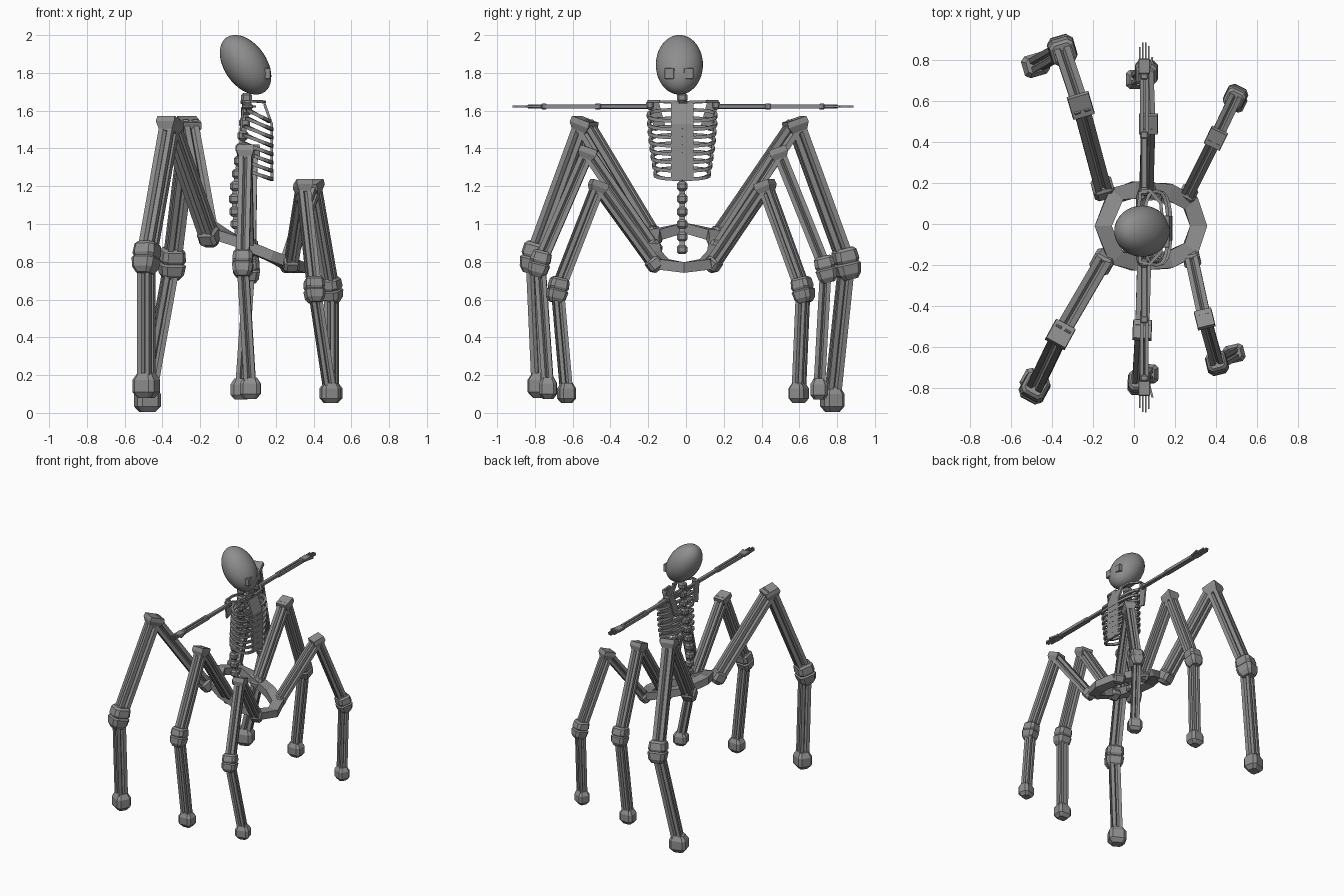
import bpy, bmesh, math
from mathutils import Vector, Matrix

if "Cube" in bpy.data.objects:
    bpy.data.objects.remove(bpy.data.objects["Cube"])

bone = bpy.data.materials.new("bone_grey")
bone.diffuse_color = (0.27, 0.27, 0.27, 1)
bone.use_nodes = True
bone.node_tree.nodes["Principled BSDF"].inputs["Base Color"].default_value = bone.diffuse_color

SQUARE = [(-1, -1), (1, -1), (1, 1), (-1, 1)]
# square with a V groove along each side
GROOVED = [(-1, -1), (-.3, -1), (0, -.55), (.3, -1), (1, -1), (1, -.3), (.55, 0), (1, .3),
           (1, 1), (.3, 1), (0, .55), (-.3, 1), (-1, 1), (-1, .3), (-.55, 0), (-1, -.3)]
CHAMFERED = [(-.65, -1), (.65, -1), (1, -.65), (1, .65), (.65, 1), (-.65, 1), (-1, .65), (-1, -.65)]


def finish(name, bm):
    bmesh.ops.recalc_face_normals(bm, faces=bm.faces)
    me = bpy.data.meshes.new(name)
    bm.to_mesh(me)
    bm.free()
    me.materials.append(bone)
    ob = bpy.data.objects.new(name, me)
    bpy.context.collection.objects.link(ob)
    return ob


def sweep(name, pts, w, h, up=(0, 0, 1), prof=SQUARE, scales=None, closed=False):
    """Sweep a profile (half sizes w across, h along up) along a path."""
    pts = [Vector(p) for p in pts]
    n = len(pts)
    bm = bmesh.new()
    rings = []
    for i, p in enumerate(pts):
        a = pts[i - 1] if (i or closed) else p
        b = pts[(i + 1) % n] if (i < n - 1 or closed) else p
        t = (b - a).normalized()
        side = Vector(up).cross(t).normalized()
        nor = t.cross(side)
        s = scales[i] if scales else 1
        rings.append([bm.verts.new(p + side * u * w * s + nor * v * h * s) for u, v in prof])
    m = len(prof)
    for i in range(n if closed else n - 1):
        r, q = rings[i], rings[(i + 1) % n]
        for j in range(m):
            bm.faces.new((r[j], r[(j + 1) % m], q[(j + 1) % m], q[j]))
    if not closed:
        bm.faces.new(rings[0])
        bm.faces.new(rings[-1])
    return finish(name, bm)


def block(name, loc, size, bevel=0.0):
    bm = bmesh.new()
    bmesh.ops.create_cube(bm, size=1)
    bmesh.ops.transform(bm, matrix=Matrix.Translation(loc) @ Matrix.Diagonal((*size, 1)), verts=bm.verts)
    if bevel:
        bmesh.ops.bevel(bm, geom=bm.edges[:], offset=bevel, segments=1, affect='EDGES')
    return finish(name, bm)


# legs: hip, knee, ankle, foot, size
LEGS = {
    "back_left": ((-.15, .17, .93), (-.26, .58, 1.53), (-.35, .85, .79), (-.48, .775, .07), 1.0),
    "back_right": ((-.15, -.18, .93), (-.36, -.54, 1.53), (-.485, -.80, .82), (-.485, -.77, .145), 1.0),
    "middle_left": ((.06, .16, .87), (.07, .49, 1.38), (.06, .74, .76), (.015, .705, .125), .85),
    "middle_right": ((.05, -.17, .87), (.04, -.52, 1.38), (.025, -.775, .79), (.065, -.73, .13), .85),
    "front_left": ((.26, .14, .785), (.40, .42, 1.2), (.495, .62, .65), (.495, .597, .105), .8),
    "front_right": ((.28, -.165, .785), (.345, -.465, 1.2), (.405, -.68, .65), (.488, -.632, .105), .8),
}
Z = Vector((0, 0, 1))
for name, (hip, knee, ankle, foot, k) in LEGS.items():
    hip, knee, ankle, foot = map(Vector, (hip, knee, ankle, foot))
    out = (ankle - hip) * Vector((1, 1, 0))
    out.normalize()
    perp = Z.cross(out)
    r = .040 * k
    sweep(name + "_thigh", [hip, knee], r, r, perp, GROOVED)
    sweep(name + "_calf", [knee, ankle], r, r, perp, GROOVED)
    sweep(name + "_shin", [ankle, foot], r * .9, r * .9, perp, GROOVED)
    # wedge shaped cap on the raised knee
    n = (Z - out * .35).normalized()
    sweep(name + "_knee_cap", [knee - n * .05 * k, knee - n * .005, knee + n * .026],
          .058 * k, .055 * k, perp, SQUARE, [.65, 1, .95])
    # stacked ankle joint
    d = (knee - ankle).normalized() * .6 + Z * .4
    sweep(name + "_ankle_joint",
          [ankle + d * o * k for o in (-.085, -.055, -.005, .005, .02, .07, .085)],
          .066 * k, .066 * k, perp, CHAMFERED, [.6, .9, 1, .86, .97, .9, .7])
    # rounded blocky foot
    sweep(name + "_foot", [foot + Z * o * k for o in (-.065, -.035, .03, .066)],
          .055 * k, .064 * k, perp, CHAMFERED, [.6, 1, 1, .65])
    # hip socket
    d = (knee - hip).normalized()
    sweep(name + "_hip_socket", [hip + d * o * k for o in (-.045, -.02, .035, .05)],
          .05 * k, .052 * k, perp, CHAMFERED, [.6, 1, 1, .75])

# sloping pelvis ring
half = [(-.09, .15), (0, .175), (.17, .165), (.275, .115)]
ring = [(-.15, 0)] + half + [(.315, 0)] + [(x, -y) for x, y in reversed(half)]
sweep("pelvis_ring", [(x, y - .01, .905 - .43 * x + (.01 if x < -.1 else 0)) for x, y in ring],
      .042, .028, closed=True)


# spine
def spine_x(z):
    if z < 1.15:
        return -.02 + .04 * ((1.15 - z) / .3) ** 2
    return -.02 + .065 * min(1, (z - 1.15) / .45)


CY = -.02
zs = [.865 + i * .067 for i in range(13)]
sweep("spinal_cord", [(spine_x(z), CY, z) for z in zs], .014, .014, (0, 1, 0))
for i, z in enumerate(zs):
    block(f"vertebra_{i}", (spine_x(z), CY, z), (.058, .056, .05), .012)

# rib cage
for i in range(8):
    z0 = 1.605 - i * .044
    width = .18 - .035 * (i / 7) ** 1.5
    back = spine_x(z0) + .005
    front = .165 if i == 0 else .18
    for s, side in ((1, "left"), (-1, "right")):
        pts = []
        for j in range(11):
            a = math.pi * (1 - j / 10)
            c, sn = math.cos(a), math.sin(a)
            c = math.copysign(abs(c) ** .75, c)
            pts.append(((back + front) / 2 + (front - back) / 2 * c,
                        CY + s * width * abs(sn) ** .75, z0 - .03 * (1 + c)))
        sweep(f"rib_{side}_{i}", pts, .008, .009)

# breastbone plate
sweep("breastbone", [(.14, CY, 1.635), (.178, CY, 1.53), (.18, CY, 1.235)], .06, .007, (1, 0, 0))

# shoulders, arms and hands
for s, side in ((1, "left"), (-1, "right")):
    def at(y, x=.05, z=1.622):
        return (x, -.016 + s * y, z)
    sweep(side + "_collar_loop", [at(.02, .14, 1.645), at(.12, .13, 1.648), at(.18, .075, 1.65),
                                  at(.17, .03, 1.65), at(.08, .02, 1.645), at(.01, .035, 1.64)], .008, .007)
    sweep(side + "_shoulder_blade", [at(.16, .03, 1.65), at(.12, .015, 1.50)], .03, .006, (1, 0, 0))
    block(side + "_shoulder", at(.175, .05, 1.63), (.045, .04, .045), .01)
    sweep(side + "_upper_arm", [at(.17), at(.45)], .016, .012, prof=CHAMFERED)
    block(side + "_elbow", at(.45), (.042, .04, .032), .008)
    for dx in (-.012, .012):
        sweep(side + "_forearm", [at(.45, .05 + dx), at(.73, .05 + dx)], .008, .011)
    block(side + "_wrist", at(.735), (.042, .035, .032), .008)
    block(side + "_palm", at(.785), (.058, .075, .02), .004)
    for i, tip in enumerate((.88, .9, .902, .885)):
        x = .028 + i * .0147
        sweep(f"{side}_finger_{i}", [at(.81, x), at(tip, x)], .004, .006)
    sweep(side + "_thumb", [at(.77, .075), at(.83, .09)], .005, .006)

# egg shaped skull, tilted back
bm = bmesh.new()
bmesh.ops.create_uvsphere(bm, u_segments=32, v_segments=20, radius=1)
tilt = Matrix.Translation((.04, -.035, 1.843)) @ Matrix.Rotation(math.radians(-35), 4, 'Y')
bmesh.ops.transform(bm, matrix=tilt @ Matrix.Diagonal((.112, .125, .176, 1)), verts=bm.verts)
for f in bm.faces:
    f.smooth = True
finish("skull", bm)

# square eye sockets
for y, side in ((.015, "left"), (-.088, "right")):
    block(side + "_eye", (.145, y, 1.797), (.056, .052, .058), .003)
